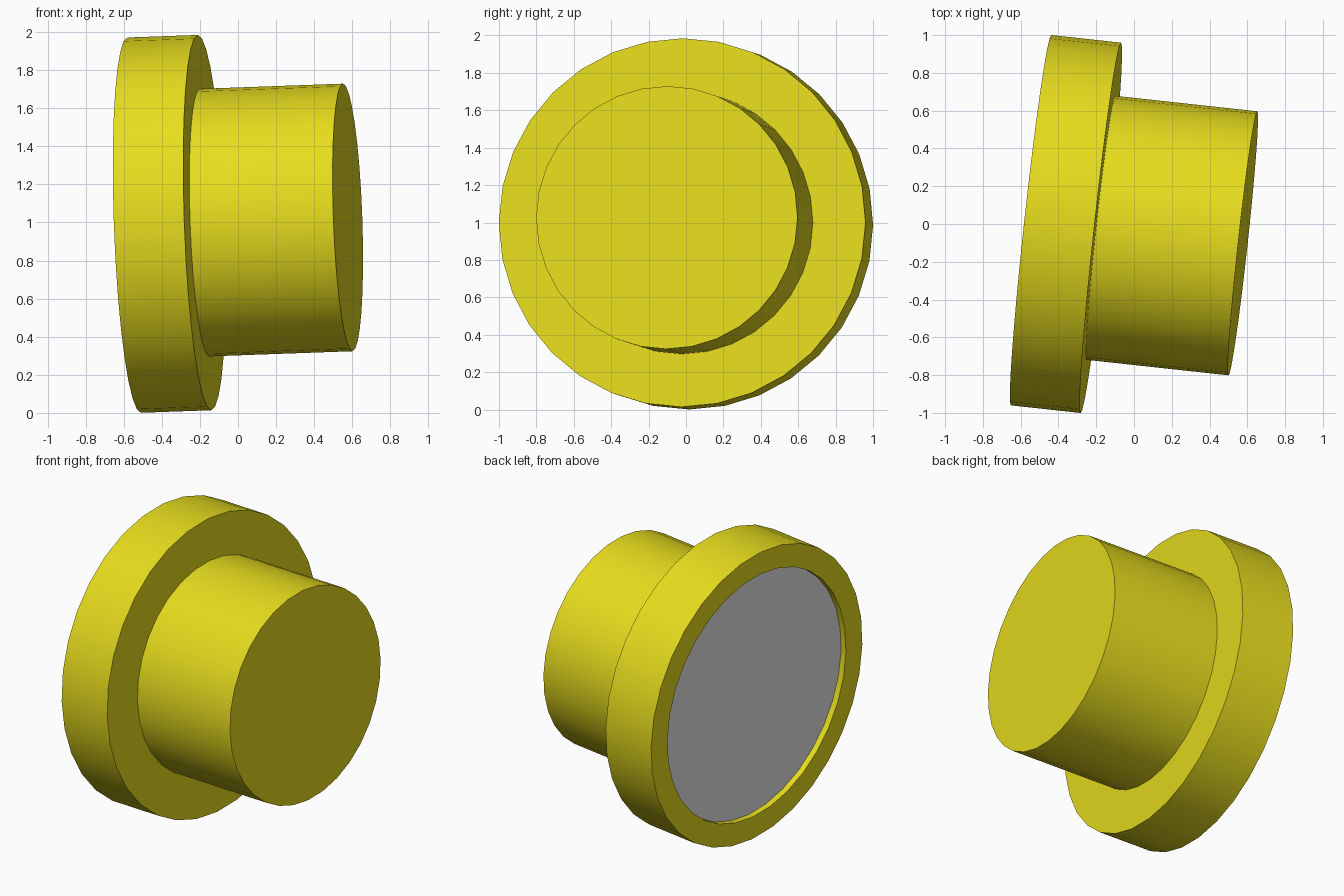
import bpy
import bmesh
from math import radians, tau
from mathutils import Vector, Matrix

cube = bpy.data.objects.get("Cube")
if cube:
    bpy.data.objects.remove(cube, do_unlink=True)

SIDES = 32
AXIS = Vector((1, -0.109, 0.036)).normalized()
BACK_CENTRE = Vector((-0.545, 0.02, 0.986))
FLANGE_R, STEM_R, RECESS_R = 0.986, 0.703, 0.833
FLANGE_LEN, TOTAL_LEN, RECESS_DEPTH = 0.372, 1.129, 0.04

# The parts are turned about local z, then tilted onto the axis
PLACE = Matrix.Translation(BACK_CENTRE) @ AXIS.to_track_quat('Z', 'Y').to_matrix().to_4x4()


def material(name, colour):
    mat = bpy.data.materials.new(name)
    mat.use_nodes = True
    mat.diffuse_color = colour
    mat.node_tree.nodes["Principled BSDF"].inputs["Base Color"].default_value = colour
    return mat


def lathe(name, profile, mat):
    """Turn a (radius, height) profile about z; the open ends become flat caps."""
    bm = bmesh.new()
    verts = [bm.verts.new((r, 0, h)) for r, h in profile]
    edges = [bm.edges.new(pair) for pair in zip(verts, verts[1:])]
    bmesh.ops.spin(bm, geom=verts + edges, cent=(0, 0, 0), axis=(0, 0, 1),
                   angle=tau, steps=SIDES, use_merge=True)
    bmesh.ops.remove_doubles(bm, verts=bm.verts, dist=1e-4)
    bmesh.ops.holes_fill(bm, edges=[e for e in bm.edges if e.is_boundary], sides=0)
    bmesh.ops.recalc_face_normals(bm, faces=bm.faces)
    mesh = bpy.data.meshes.new(name)
    bm.to_mesh(mesh)
    bm.free()
    mesh.materials.append(mat)
    obj = bpy.data.objects.new(name, mesh)
    bpy.context.collection.objects.link(obj)
    obj.matrix_world = PLACE
    bpy.ops.object.select_all(action='DESELECT')
    obj.select_set(True)
    bpy.context.view_layer.objects.active = obj
    bpy.ops.object.shade_smooth_by_angle(angle=radians(30))
    return obj


yellow = material("yellow", (0.83, 0.75, 0.013, 1))
grey = material("grey", (0.8, 0.8, 0.8, 1))

# Flange with a recessed back and the narrower stem in front
lathe("flanged_body", [
    (RECESS_R, RECESS_DEPTH + 0.008),
    (RECESS_R, 0),
    (FLANGE_R, 0),
    (FLANGE_R, FLANGE_LEN),
    (STEM_R, FLANGE_LEN),
    (STEM_R, TOTAL_LEN),
], yellow)

# Thin plate set in the recess
lathe("back_plate", [
    (RECESS_R, RECESS_DEPTH),
    (RECESS_R, RECESS_DEPTH + 0.006),
], grey)
